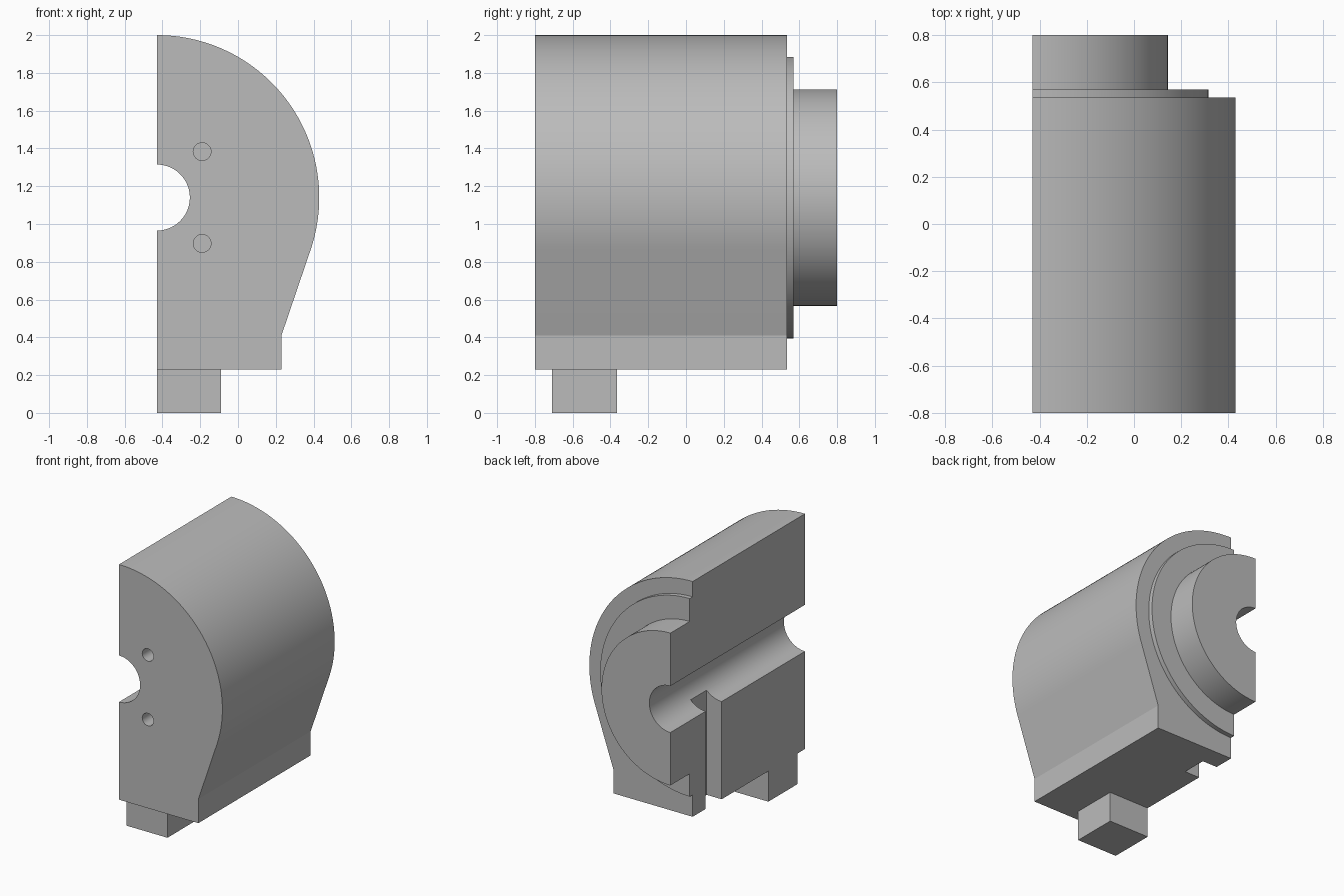
import bpy, bmesh, math
from mathutils import Vector

cube = bpy.data.objects.get("Cube")
if cube:
    bpy.data.objects.remove(cube, do_unlink=True)

CUT_X, AXIS_Z = -0.43, 1.14      # section plane and height of the bore axis
BORE_R, BODY_R = 0.175, 0.86

grey = bpy.data.materials.new("plain grey")
grey.use_nodes = True
grey.diffuse_color = (0.5, 0.5, 0.5, 1)
grey.node_tree.nodes["Principled BSDF"].inputs["Base Color"].default_value = (0.5, 0.5, 0.5, 1)


def arc(radius, start, end, steps=64, cx=CUT_X, cz=AXIS_Z):
    """Points (x, z) along an arc, angles in degrees."""
    angles = [math.radians(start + (end - start) * i / steps) for i in range(steps + 1)]
    return [(cx + radius * math.cos(a), cz + radius * math.sin(a)) for a in angles]


def prism(name, profile, y0, y1):
    """Extrude an (x, z) profile along y."""
    bm = bmesh.new()
    face = bm.faces.new([bm.verts.new((x, y0, z)) for x, z in profile])
    new = bmesh.ops.extrude_face_region(bm, geom=[face])["geom"]
    verts = [v for v in new if isinstance(v, bmesh.types.BMVert)]
    bmesh.ops.translate(bm, verts=verts, vec=Vector((0, y1 - y0, 0)))
    bmesh.ops.recalc_face_normals(bm, faces=bm.faces)
    mesh = bpy.data.meshes.new(name)
    bm.to_mesh(mesh)
    bm.free()
    mesh.materials.append(grey)
    obj = bpy.data.objects.new(name, mesh)
    bpy.context.collection.objects.link(obj)
    return obj


def box(name, x0, x1, y0, y1, z0, z1):
    return prism(name, [(x0, z0), (x1, z0), (x1, z1), (x0, z1)], y0, y1)


def select_only(obj):
    bpy.ops.object.select_all(action="DESELECT")
    obj.select_set(True)
    bpy.context.view_layer.objects.active = obj


def cut(obj, cutter):
    """Subtract the cutter, then discard it."""
    mod = obj.modifiers.new("cut", "BOOLEAN")
    mod.operation, mod.solver, mod.object = "DIFFERENCE", "EXACT", cutter
    select_only(obj)
    bpy.ops.object.modifier_apply(modifier=mod.name)
    bpy.data.objects.remove(cutter, do_unlink=True)


# half bore shared by every section profile
bore = arc(BORE_R, -90, 90, 40)

# main body: round top, tangent flank, straight foot
foot_x, foot_z, base_z = 0.23, 0.41, 0.23
dx, dz = foot_x - CUT_X, foot_z - AXIS_Z
tangent = math.degrees(math.atan2(dz, dx) + math.acos(BODY_R / math.hypot(dx, dz)))
outline = bore + arc(BODY_R, 90, tangent, 80)
outline += [(foot_x, foot_z), (foot_x, base_z), (CUT_X, base_z)]
body = prism("main_body", outline, -0.8, 0.535)

# vertical slot from the base up into the bore
cut(body, box("slot_cutter", CUT_X - 0.1, CUT_X + 0.125, 0.19, 0.38, 0.1, AXIS_Z))

# two blind holes in the front
for side in (1, -1):
    ring = arc(0.047, 0, 360, 32, CUT_X + 0.24, AXIS_Z + side * 0.243)[:-1]
    cut(body, prism("hole_cutter", ring, -0.9, -0.45))

# stepped half rings at the back
flange = prism("back_flange", bore + arc(0.745, 90, -90), 0.535, 0.57)
boss = prism("back_boss", bore + arc(0.573, 90, -90), 0.57, 0.8)

# square peg below
peg = box("bottom_peg", CUT_X, -0.09, -0.71, -0.365, 0, base_z)

for part in (body, flange, boss):
    select_only(part)
    bpy.ops.object.shade_smooth_by_angle(angle=math.radians(15))
